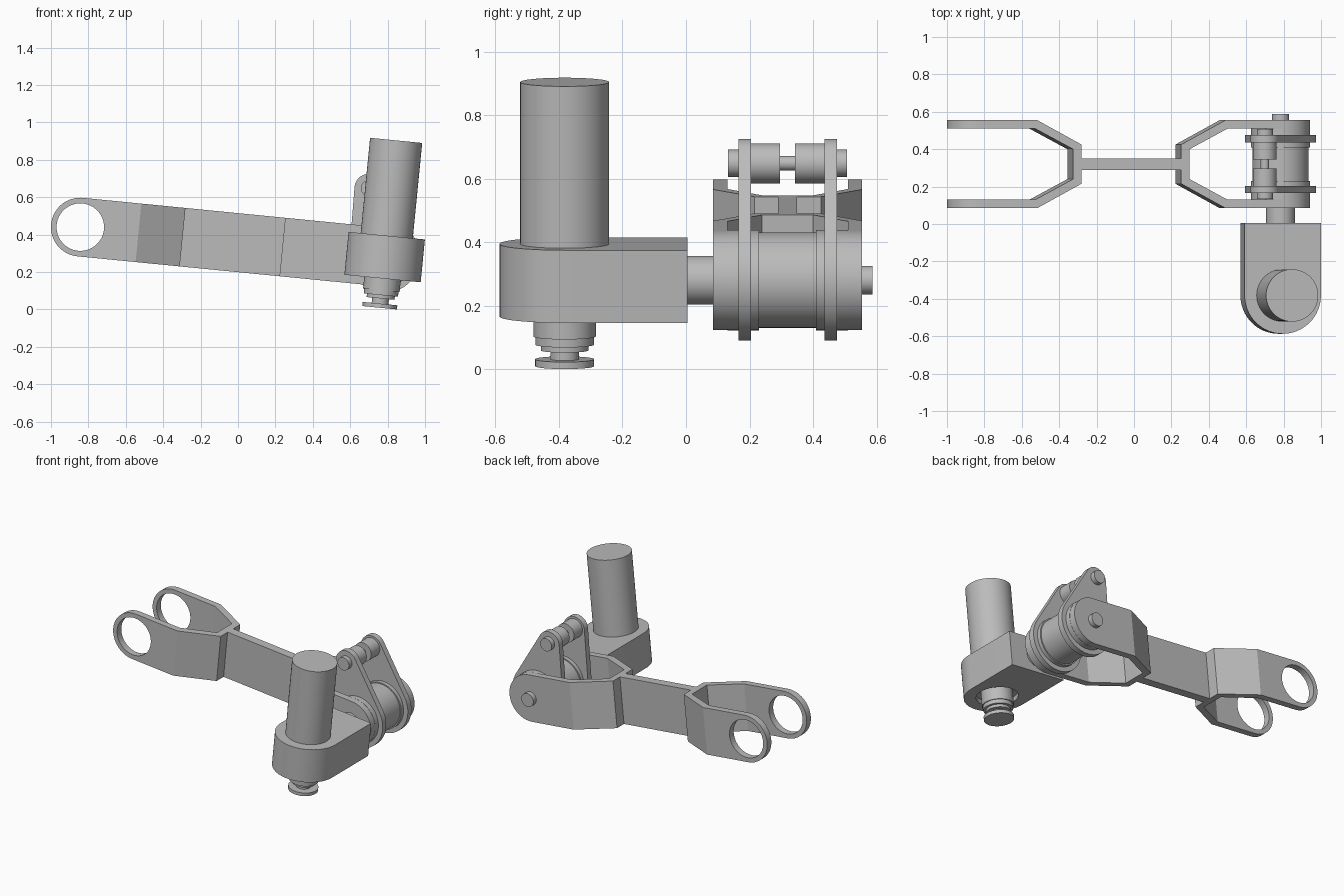
import bpy, bmesh
from math import cos, sin, pi, acos, atan2, hypot, radians
from mathutils import Matrix

if "Cube" in bpy.data.objects:
    bpy.data.objects.remove(bpy.data.objects["Cube"])

# One plain metal colour
metal = bpy.data.materials.new("plain_grey_metal")
metal.use_nodes = True
metal.diffuse_color = (0.5, 0.5, 0.5, 1)
metal.node_tree.nodes["Principled BSDF"].inputs["Base Color"].default_value = (0.5, 0.5, 0.5, 1)

# Everything is built around the main pivot, then tilted with the arm
PLACE = Matrix.Translation((0.784, 0, 0.28)) @ Matrix.Rotation(radians(5.63), 4, "Y")
MID_Y = 0.32          # middle plane of the arm
ARM_LENGTH = 1.635
MOTOR_Y = -0.382


def prism(name, outline, axis, lo, hi):
    """Extrude a 2D outline along y (points are x, z) or z (points are x, y)."""
    def point(p, t):
        return (p[0], t, p[1]) if axis == "y" else (p[0], p[1], t)
    bm = bmesh.new()
    a = [bm.verts.new(point(p, lo)) for p in outline]
    b = [bm.verts.new(point(p, hi)) for p in outline]
    bm.faces.new(a)
    bm.faces.new(b[::-1])
    for i in range(len(a)):
        j = (i + 1) % len(a)
        bm.faces.new((a[i], b[i], b[j], a[j]))
    bmesh.ops.recalc_face_normals(bm, faces=bm.faces)
    mesh = bpy.data.meshes.new(name)
    bm.to_mesh(mesh)
    bm.free()
    mesh.materials.append(metal)
    ob = bpy.data.objects.new(name, mesh)
    bpy.context.collection.objects.link(ob)
    ob.matrix_world = PLACE
    return ob


def arc(centre, r, start, end, n=32):
    return [(centre[0] + r * cos(start + (end - start) * i / n),
             centre[1] + r * sin(start + (end - start) * i / n)) for i in range(n + 1)]


def teardrop(c1, r1, c2, r2):
    """Outline wrapped tightly around two circles."""
    dx, dy = c2[0] - c1[0], c2[1] - c1[1]
    turn, a = atan2(dy, dx), acos((r1 - r2) / hypot(dx, dy))
    return arc(c1, r1, turn + a, turn - a + 2 * pi) + arc(c2, r2, turn - a, turn + a)


def cylinder(name, axis, centre, r, lo, hi):
    return prism(name, arc(centre, r, 0, 2 * pi, 64)[:-1], axis, lo, hi)


def cut(ob, cutter, operation="DIFFERENCE"):
    cutter.hide_render = True
    mod = ob.modifiers.new("cut", "BOOLEAN")
    mod.operation, mod.object, mod.solver = operation, cutter, "EXACT"
    bpy.context.view_layer.objects.active = ob
    bpy.ops.object.modifier_apply(modifier=mod.name)
    bpy.data.objects.remove(cutter)


parts = []

# Double-forked arm: plan outline mirrored from one quarter, trimmed to a rounded side shape
quarter = [(0.268, 0.03), (0.268, 0.105), (0.505, 0.235), (0.99, 0.235),
           (0.99, 0.19), (0.517, 0.19), (0.313, 0.08)]
plan = []
for sx, sy, step in ((1, 1, 1), (1, -1, -1), (-1, -1, 1), (-1, 1, -1)):
    plan += [(sx * x - ARM_LENGTH / 2, sy * y + MID_Y) for x, y in quarter[::step]]
arm = prism("forked_arm", plan, "z", -0.2, 0.2)
far_end = (-ARM_LENGTH, 0)
cut(arm, prism("side_cutter", teardrop((0, 0), 0.157, far_end, 0.157), "y", 0, 0.7), "INTERSECT")
cut(arm, cylinder("hole_cutter", "y", far_end, 0.127, 0, 0.7))
parts.append(arm)

# Hub drum, shaft and pin on the main pivot
for name, r, lo, hi in (("drive_shaft", 0.077, -0.02, 0.1),
                        ("hub_drum", 0.15, 0.13, 0.51),
                        ("pivot_pin", 0.045, 0.5, 0.587)):
    parts.append(cylinder(name, "y", (0, 0), r, lo, hi))

# Rings, link plates and rollers, one set on each side of the middle plane
top = (-0.12, 0.358)
for side, sign in (("front", -1), ("back", 1)):
    def span(near, far):
        return sorted((MID_Y + sign * near, MID_Y + sign * far))
    parts.append(cylinder(side + "_inner_ring", "y", (0, 0), 0.158, *span(0.09, 0.117)))
    parts.append(cylinder(side + "_outer_ring", "y", (0, 0), 0.158, *span(0.154, 0.19)))
    parts.append(prism(side + "_link_plate", teardrop((0, 0), 0.19, top, 0.077),
                       "y", *span(0.116, 0.155)))
    parts.append(cylinder(side + "_roller", "y", top, 0.063, *span(0.024, 0.117)))
    parts.append(cylinder(side + "_link_pin", "y", top, 0.043, *span(0.15, 0.187)))
parts.append(cylinder("link_rod", "y", top, 0.023, MID_Y - 0.03, MID_Y + 0.03))

# Gear housing with a rounded front and a recess underneath
motor = (0, MOTOR_Y)
housing = prism("gear_housing", [(0.205, 0.005), (-0.205, 0.005)] + arc(motor, 0.205, pi, 2 * pi),
                "z", -0.115, 0.115)
cut(housing, cylinder("recess_cutter", "z", motor, 0.13, -0.2, -0.085))
parts.append(housing)

# Motor body above, stepped output spindle below
for name, r, lo, hi in (("motor_body", 0.14, 0.11, 0.627),
                        ("spindle_collar", 0.098, -0.178, -0.08),
                        ("spindle_step", 0.092, -0.204, -0.177),
                        ("spindle_lip", 0.075, -0.222, -0.203),
                        ("spindle_neck", 0.045, -0.252, -0.221),
                        ("spindle_flange", 0.093, -0.272, -0.25)):
    parts.append(cylinder(name, "z", motor, r, lo, hi))

# Smooth round walls, keep the edges crisp
bpy.ops.object.select_all(action="DESELECT")
for ob in parts:
    ob.select_set(True)
bpy.context.view_layer.objects.active = arm
bpy.ops.object.shade_smooth_by_angle(angle=radians(25))
